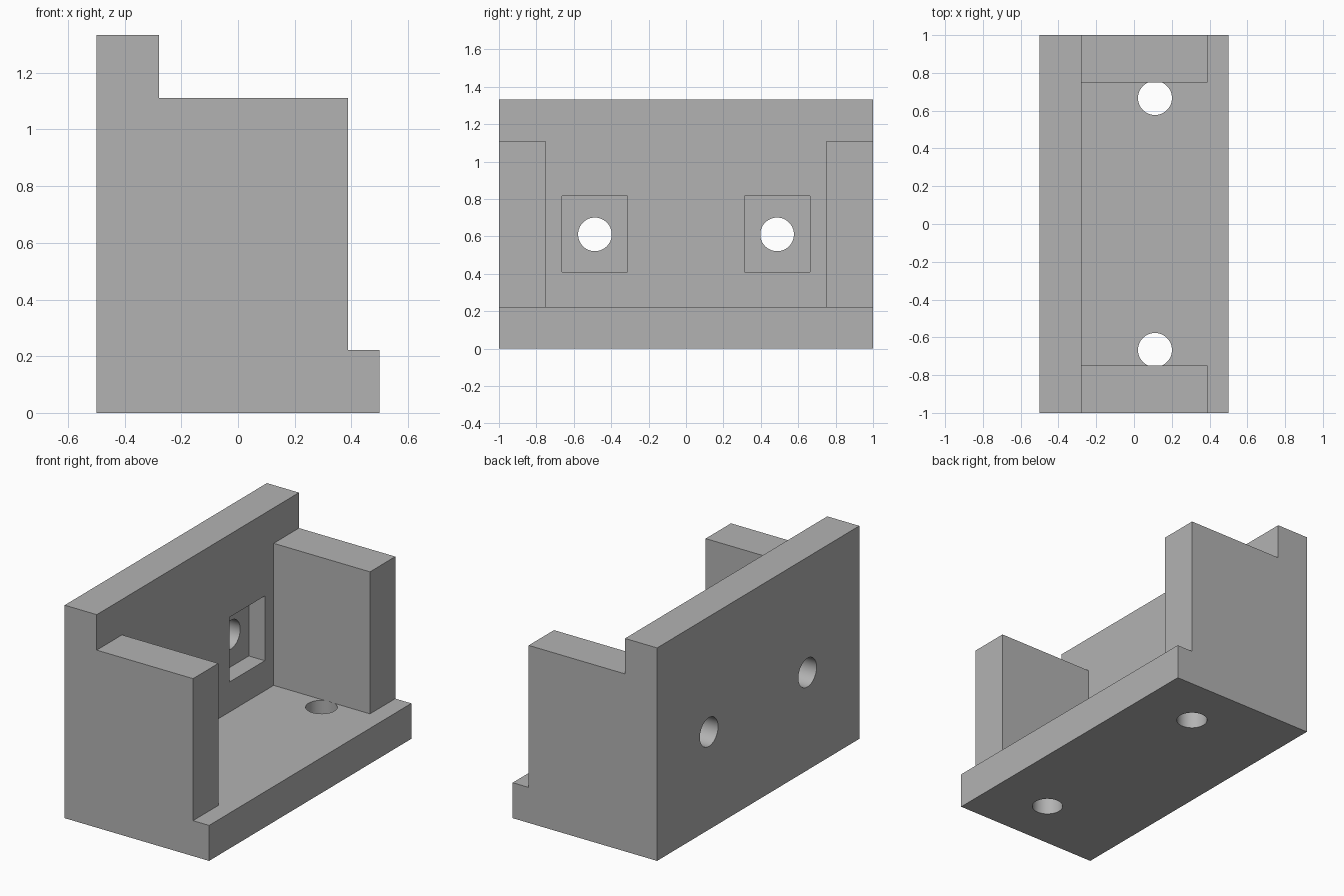
import bpy, bmesh, math
from mathutils import Matrix

cube = bpy.data.objects.get("Cube")
if cube:
    bpy.data.objects.remove(cube, do_unlink=True)

grey = bpy.data.materials.new("plain grey")
grey.use_nodes = True
colour = (0.45, 0.45, 0.45, 1)
grey.diffuse_color = colour
grey.node_tree.nodes["Principled BSDF"].inputs["Base Color"].default_value = colour

# Main levels
BACK, WALL_X0, WALL_X1, FRONT = -0.5, -0.278, 0.389, 0.5
FLOOR, WALL_TOP, TOP = 0.222, 1.111, 1.333
WALL_Y = 0.75


def finish(name, bm):
    mesh = bpy.data.meshes.new(name)
    bmesh.ops.recalc_face_normals(bm, faces=bm.faces)
    bm.to_mesh(mesh)
    bm.free()
    mesh.materials.append(grey)
    obj = bpy.data.objects.new(name, mesh)
    bpy.context.collection.objects.link(obj)
    return obj


def box(name, x, y, z):
    bm = bmesh.new()
    bmesh.ops.create_cube(bm, size=1)
    for v in bm.verts:
        v.co = [a[0] if c < 0 else a[1] for a, c in zip((x, y, z), v.co)]
    return finish(name, bm)


def cylinder(name, centre, radius, depth, turn=0):
    bm = bmesh.new()
    matrix = Matrix.Translation(centre) @ Matrix.Rotation(turn, 4, "Y")
    bmesh.ops.create_cone(bm, cap_ends=True, segments=48, radius1=radius,
                          radius2=radius, depth=depth, matrix=matrix)
    return finish(name, bm)


def combine(target, tool, operation):
    tool.hide_render = True
    mod = target.modifiers.new(operation.lower(), "BOOLEAN")
    mod.operation, mod.object, mod.solver = operation, tool, "EXACT"
    bpy.context.view_layer.objects.active = target
    bpy.ops.object.modifier_apply(modifier=mod.name)
    bpy.data.objects.remove(tool, do_unlink=True)


# Floor and back wall as one L profile
bm = bmesh.new()
profile = [(BACK, 0), (FRONT, 0), (FRONT, FLOOR), (WALL_X0, FLOOR), (WALL_X0, TOP), (BACK, TOP)]
face = bm.faces.new([bm.verts.new((x, -1, z)) for x, z in profile])
ext = bmesh.ops.extrude_face_region(bm, geom=[face])
bmesh.ops.translate(bm, vec=(0, 2, 0),
                    verts=[g for g in ext["geom"] if isinstance(g, bmesh.types.BMVert)])
bracket = finish("bracket", bm)

# Screw holes, nut pockets and side walls on both sides
for side in (-1, 1):
    y = side * 0.487
    combine(bracket, cylinder("floor_hole", (0.111, side * 0.667, 0.1), 0.09, 0.5), "DIFFERENCE")
    combine(bracket, cylinder("back_hole", (-0.4, y, 0.611), 0.09, 0.6, math.pi / 2), "DIFFERENCE")
    combine(bracket, box("nut_pocket", (-0.389, 0), (y - 0.175, y + 0.175), (0.41, 0.815)), "DIFFERENCE")
for side in (-1, 1):
    span = sorted((side * WALL_Y, side))
    combine(bracket, box("side_wall", (WALL_X0, WALL_X1), span, (FLOOR, WALL_TOP)), "UNION")

# Merge flat faces, then smooth only the round holes
bm = bmesh.new()
bm.from_mesh(bracket.data)
bmesh.ops.remove_doubles(bm, verts=bm.verts, dist=0.0001)
bmesh.ops.dissolve_limit(bm, angle_limit=math.radians(1), verts=bm.verts, edges=bm.edges)
bm.to_mesh(bracket.data)
bm.free()
bpy.ops.object.select_all(action="DESELECT")
bracket.select_set(True)
bpy.context.view_layer.objects.active = bracket
bpy.ops.object.shade_smooth_by_angle(angle=math.radians(30))
